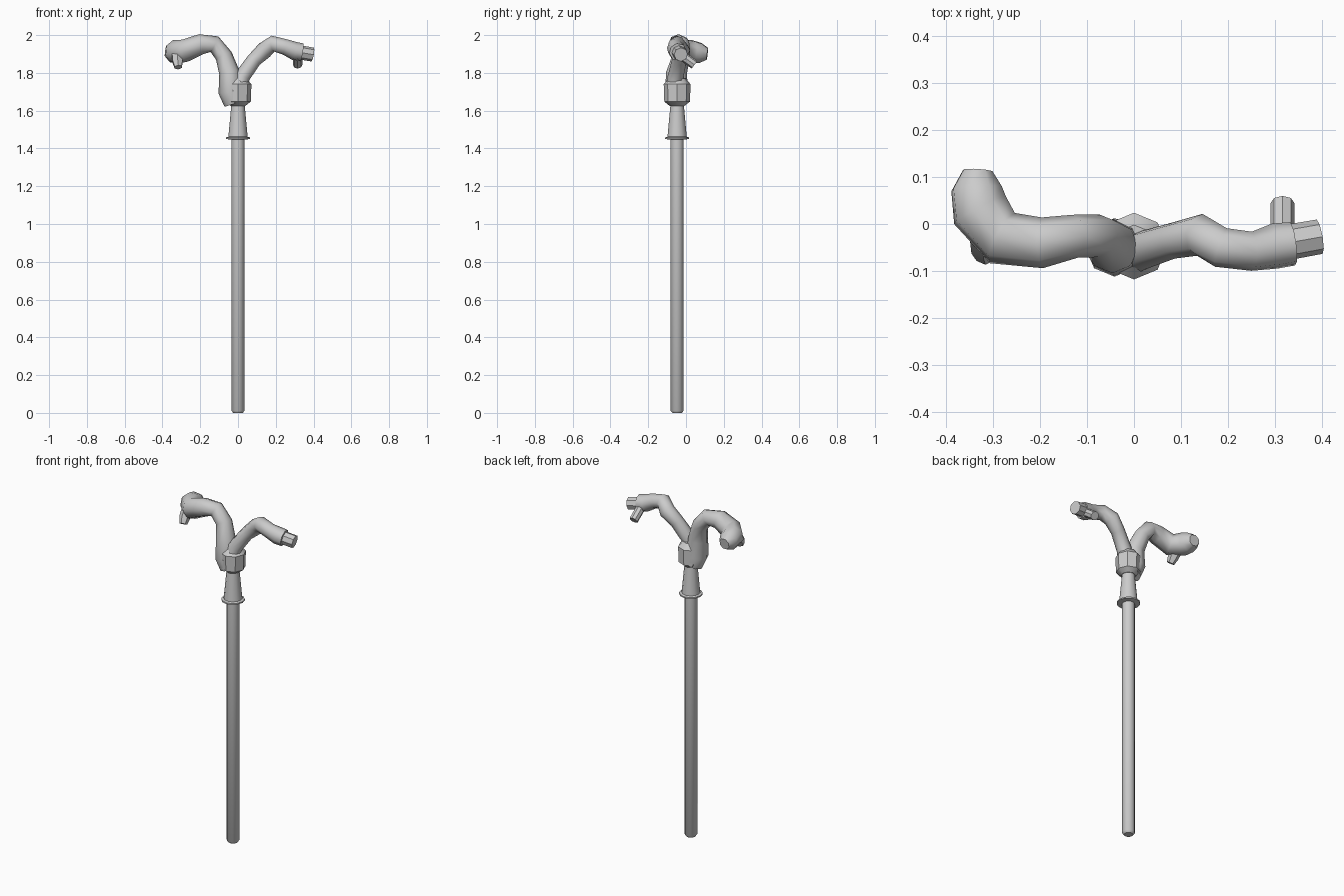
import bpy, bmesh, math
from mathutils import Vector

if "Cube" in bpy.data.objects:
    bpy.data.objects.remove(bpy.data.objects["Cube"])

AXIS_Y = -0.047


def finish(name, bm, angle):
    bmesh.ops.recalc_face_normals(bm, faces=bm.faces)
    me = bpy.data.meshes.new(name)
    bm.to_mesh(me)
    bm.free()
    ob = bpy.data.objects.new(name, me)
    bpy.context.collection.objects.link(ob)
    bpy.ops.object.select_all(action='DESELECT')
    ob.select_set(True)
    bpy.context.view_layer.objects.active = ob
    bpy.ops.object.shade_smooth_by_angle(angle=math.radians(angle))
    return ob


def loft(name, rings, angle):
    """Bridge consecutive rings of points and cap both ends."""
    bm = bmesh.new()
    vs = [[bm.verts.new(p) for p in ring] for ring in rings]
    n = len(vs[0])
    for a, b in zip(vs, vs[1:]):
        for i in range(n):
            j = (i + 1) % n
            bm.faces.new((a[i], a[j], b[j], b[i]))
    bm.faces.new(vs[0])
    bm.faces.new(vs[-1])
    return finish(name, bm, angle)


def lathe(name, profile, sides):
    rings = [[(r * math.cos(2 * math.pi * i / sides),
               AXIS_Y + r * math.sin(2 * math.pi * i / sides), z)
              for i in range(sides)] for r, z in profile]
    return loft(name, rings, 40)


def tube(name, path, sides=8, angle=50):
    """Low-poly tube through (x, y, z, radius) stations."""
    pts = [Vector(p[:3]) for p in path]
    rings, side, prev = [], None, None
    for k, p in enumerate(pts):
        t = (pts[min(k + 1, len(pts) - 1)] - pts[max(k - 1, 0)]).normalized()
        if side is None:
            ref = Vector((0, 1, 0)) if abs(t.y) < 0.9 else Vector((1, 0, 0))
            side = (ref - t * ref.dot(t)).normalized()
        else:
            side = prev.rotation_difference(t) @ side
        up = t.cross(side)
        prev = t
        rings.append([p + path[k][3] * (side * math.cos(2 * math.pi * i / sides)
                                        + up * math.sin(2 * math.pi * i / sides))
                      for i in range(sides)])
    return loft(name, rings, angle)


# Straight shaft with a small bevelled foot
lathe("shaft", [(0.025, 0.0), (0.035, 0.012), (0.035, 1.46)], 12)

# Flared ferrule with its thin flange
lathe("ferrule", [(0.04, 1.447), (0.064, 1.45), (0.064, 1.458), (0.051, 1.462),
                  (0.035, 1.635)], 12)

# Rounded cup where both branches meet
lathe("cup", [(0.04, 1.626), (0.068, 1.648), (0.071, 1.74), (0.045, 1.77)], 8)

# Left branch, curling backwards into a thick head
tube("left_branch", [
    (-0.02, -0.047, 1.64, 0.055), (-0.042, -0.05, 1.70, 0.062),
    (-0.045, -0.05, 1.80, 0.055), (-0.075, -0.025, 1.89, 0.046),
    (-0.125, -0.026, 1.952, 0.046), (-0.195, -0.04, 1.952, 0.054),
    (-0.28, -0.03, 1.918, 0.06), (-0.328, 0.03, 1.912, 0.064),
    (-0.335, 0.075, 1.905, 0.056), (-0.333, 0.113, 1.90, 0.033)])

# Stub below the left head
tube("left_stub", [(-0.32, -0.01, 1.91, 0.035), (-0.32, -0.05, 1.86, 0.03),
                   (-0.316, -0.068, 1.83, 0.022)], 6, 30)

# Right branch, arching out to a knuckle
tube("right_branch", [
    (-0.005, -0.065, 1.68, 0.045), (0.022, -0.055, 1.78, 0.042),
    (0.085, -0.035, 1.868, 0.039), (0.14, -0.023, 1.92, 0.045),
    (0.185, -0.05, 1.955, 0.043), (0.25, -0.058, 1.937, 0.042),
    (0.30, -0.047, 1.916, 0.049), (0.338, -0.042, 1.91, 0.047)])

# Narrower blunt end and rear stub of the right branch
tube("right_end", [(0.31, -0.042, 1.912, 0.038), (0.395, -0.027, 1.897, 0.037)], 8, 40)
tube("right_stub", [(0.316, -0.04, 1.905, 0.026), (0.316, 0.045, 1.843, 0.025)], 8, 40)
